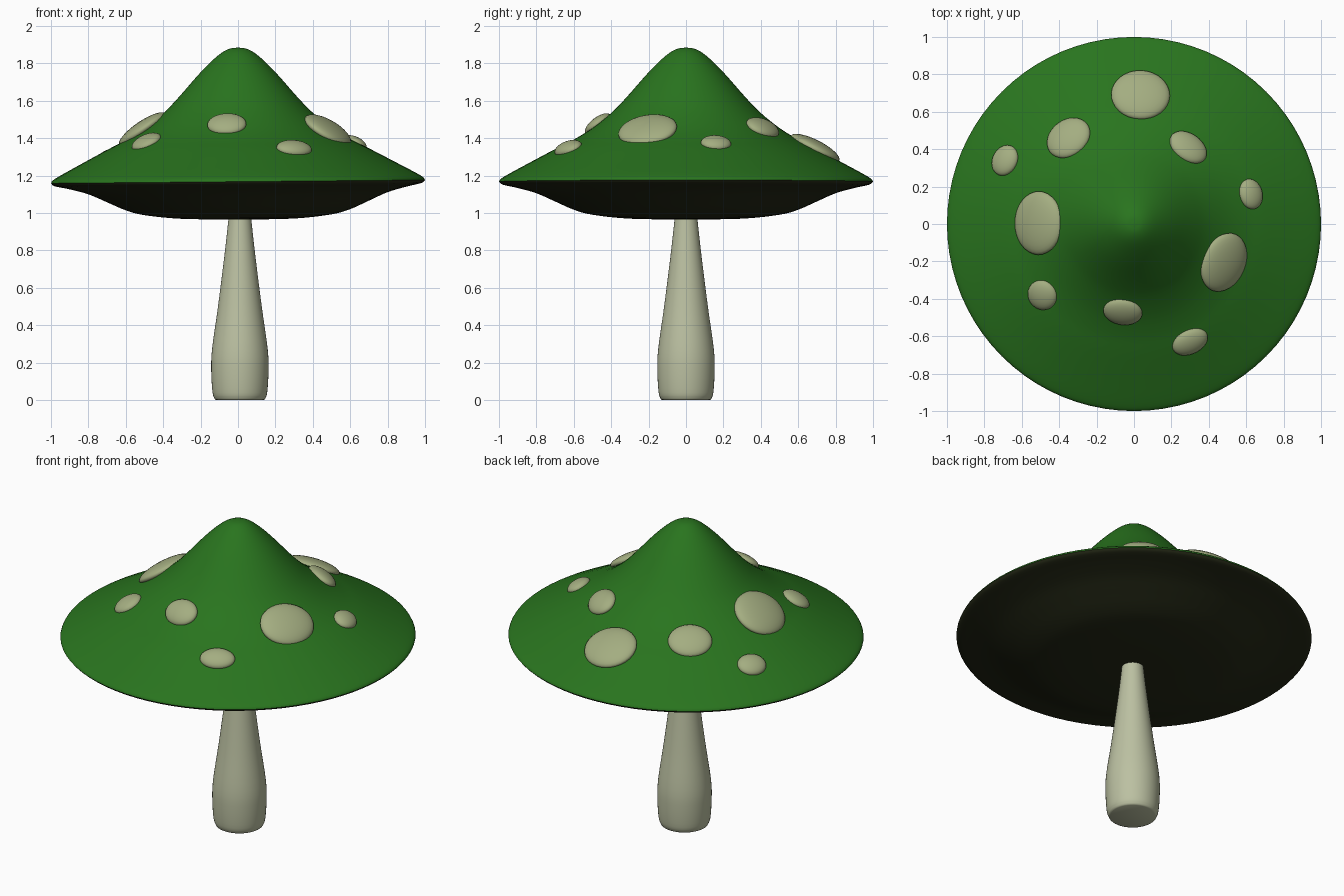
import bpy, bmesh
from math import cos, sin, pi, radians, sqrt
from mathutils import Matrix, Vector

if "Cube" in bpy.data.objects:
    bpy.data.objects.remove(bpy.data.objects["Cube"])


def material(name, rgb):
    m = bpy.data.materials.new(name)
    m.diffuse_color = (*rgb, 1)
    m.use_nodes = True
    m.node_tree.nodes["Principled BSDF"].inputs["Base Color"].default_value = m.diffuse_color
    return m


GREEN = material("cap_green", (0.022, 0.175, 0.013))
DARK = material("underside_dark", (0.018, 0.022, 0.008))
CREAM = material("stem_cream", (0.50, 0.53, 0.36))
SPOT = material("spot_cream", (0.37, 0.42, 0.22))


def smooth_profile(pts, steps=4):
    """Catmull-Rom curve through (radius, z) points."""
    p = [Vector(q) for q in pts]
    p = [2 * p[0] - p[1]] + p + [2 * p[-1] - p[-2]]
    out = []
    for a, b, c, d in zip(p, p[1:], p[2:], p[3:]):
        for i in range(steps):
            t = i / steps
            out.append(0.5 * (2 * b + (c - a) * t + (2 * a - 5 * b + 4 * c - d) * t * t
                              + (3 * b - a - 3 * c + d) * t ** 3))
    return out + [p[-2]]


def finish(name, bm, mat, angle=50):
    bmesh.ops.recalc_face_normals(bm, faces=bm.faces)
    mesh = bpy.data.meshes.new(name)
    bm.to_mesh(mesh)
    bm.free()
    ob = bpy.data.objects.new(name, mesh)
    bpy.context.collection.objects.link(ob)
    mesh.materials.append(mat)
    bpy.ops.object.select_all(action='DESELECT')
    ob.select_set(True)
    bpy.context.view_layer.objects.active = ob
    bpy.ops.object.shade_smooth_by_angle(angle=radians(angle))
    return ob


def tilt(x, r):
    """The rim sits a little higher on the +x side."""
    return 0.009 * x * r


def lathe(name, profile, mat, segs=80, cx=0.0, tilted=False):
    bm = bmesh.new()
    rings = []
    for r, z in profile:
        if r < 1e-4:
            rings.append([bm.verts.new((cx, 0, z))] * segs)
            continue
        ring = []
        for i in range(segs):
            x, y = r * cos(2 * pi * i / segs), r * sin(2 * pi * i / segs)
            ring.append(bm.verts.new((x + cx, y, z + (tilt(x, r) if tilted else 0))))
        rings.append(ring)
    for a, b in zip(rings, rings[1:]):
        for i in range(segs):
            j = (i + 1) % segs
            bm.faces.new(list(dict.fromkeys((a[i], a[j], b[j], b[i]))))
    return finish(name, bm, mat)


# Cap top: bell shape flaring to a thin rim
cap_profile = smooth_profile([
    (0, 1.885), (0.05, 1.877), (0.11, 1.84), (0.2, 1.753), (0.32, 1.617),
    (0.4, 1.535), (0.5, 1.455), (0.6, 1.393), (0.7, 1.342), (0.85, 1.262),
    (0.95, 1.208), (0.99, 1.183), (1.0, 1.168)])
lathe("cap_top", cap_profile, GREEN, tilted=True)

# Cap underside: shallow dark bowl meeting the rim
under_profile = smooth_profile([
    (1.0, 1.168), (0.98, 1.152), (0.9, 1.134), (0.8, 1.106), (0.7, 1.062),
    (0.6, 1.018), (0.5, 0.991), (0.3, 0.97), (0, 0.965)])
lathe("cap_underside", under_profile, DARK, tilted=True)

# Stem: thick base, tapering upward into the cap
stem_side = smooth_profile([
    (0.134, 0.004), (0.146, 0.04), (0.153, 0.15), (0.149, 0.27),
    (0.117, 0.5), (0.083, 0.77), (0.062, 0.96), (0.056, 1.04)])
lathe("stem", [(0, 0), (0.126, 0)] + stem_side + [(0, 1.04)], CREAM, 48, cx=0.01)


def cap_surface(r):
    """Height and slope of the cap at radius r."""
    for a, b in zip(cap_profile, cap_profile[1:]):
        if a.x <= r <= b.x:
            s = (b.y - a.y) / (b.x - a.x)
            return a.y + s * (r - a.x), s


# Spots: flattened domes lying on the cap (x, y, half width around, half width outward)
spots = [
    (0.035, 0.69, 0.157, 0.13), (-0.35, 0.46, 0.125, 0.095),
    (-0.69, 0.34, 0.085, 0.065), (-0.51, 0.005, 0.17, 0.125),
    (-0.49, -0.38, 0.082, 0.074), (-0.06, -0.47, 0.105, 0.066),
    (0.30, -0.63, 0.10, 0.063), (0.48, -0.205, 0.163, 0.113),
    (0.625, 0.16, 0.082, 0.06), (0.29, 0.41, 0.11, 0.07)]
for n, (x, y, around, outward) in enumerate(spots, 1):
    r = sqrt(x * x + y * y)
    z, s = cap_surface(r)
    stretch = sqrt(1 + s * s)
    out = Vector((x / r, y / r, s)) / stretch
    side = Vector((-y / r, x / r, 0))
    frame = Matrix((side, out, side.cross(out))).transposed()
    if frame.col[2].z < 0:
        frame.col[2] = -frame.col[2]
    bm = bmesh.new()
    thick = 0.025 + 0.12 * around
    bmesh.ops.create_uvsphere(bm, u_segments=32, v_segments=16, radius=1)
    size = Matrix.Diagonal((around, outward * stretch, thick, 1))
    place = Matrix.Translation((x, y, z + tilt(x, r)))
    bm.transform(place @ frame.to_4x4() @ size)
    finish(f"spot_{n}", bm, SPOT)
